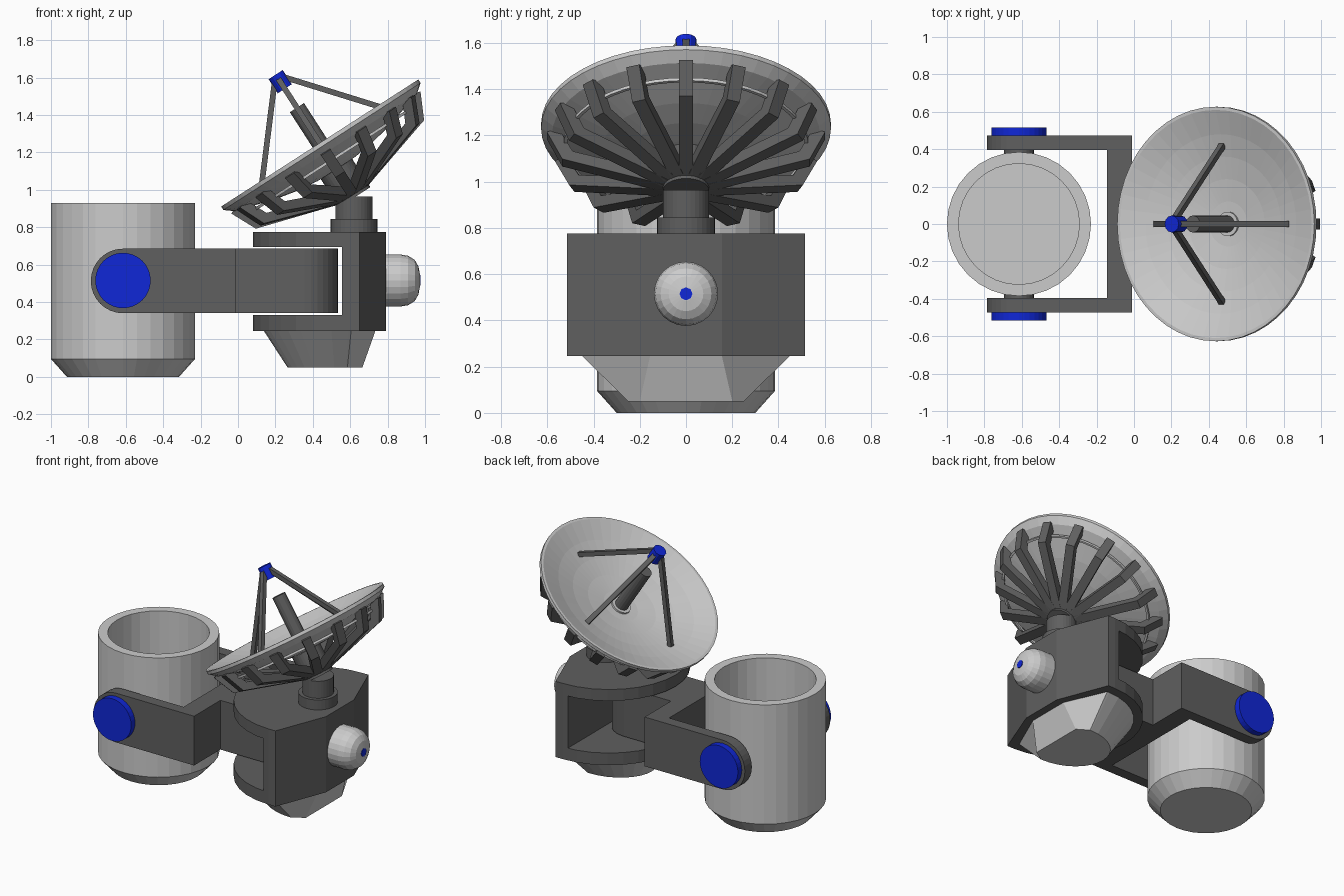
import bpy, bmesh, math
from mathutils import Matrix, Vector

if "Cube" in bpy.data.objects:
    bpy.data.objects.remove(bpy.data.objects["Cube"])


def material(name, rgb):
    m = bpy.data.materials.new(name)
    m.diffuse_color = (*rgb, 1)
    m.use_nodes = True
    m.node_tree.nodes["Principled BSDF"].inputs["Base Color"].default_value = m.diffuse_color
    return m


LIGHT = material("light grey", (0.6, 0.6, 0.6))
DARK = material("dark grey", (0.115, 0.115, 0.115))
BLUE = material("blue", (0.005, 0.02, 0.68))
I = Matrix.Identity(4)
T = Matrix.Translation
SIDE = Matrix.Rotation(math.pi / 2, 4, 'X')      # local z -> world -y
PLUS_X = Matrix.Rotation(math.pi / 2, 4, 'Y')    # local z -> world +x
# Dish frame: origin at the rim centre, local z along the dish axis
DISH = T((0.437, 0, 1.25)) @ Matrix.Rotation(math.radians(-32.8), 4, 'Y')


def finish(name, bm, mat, matrix=I):
    bmesh.ops.remove_doubles(bm, verts=bm.verts, dist=1e-5)
    bmesh.ops.recalc_face_normals(bm, faces=bm.faces)
    bm.transform(matrix)
    me = bpy.data.meshes.new(name)
    bm.to_mesh(me)
    bm.free()
    me.materials.append(mat)
    ob = bpy.data.objects.new(name, me)
    bpy.context.collection.objects.link(ob)
    return ob


def lathe(name, profile, mat, matrix=I, seg=32, closed=False):
    """Spin (radius, height) points about local z; ends at radius > 0 are capped."""
    bm = bmesh.new()
    rings = []
    for r, z in profile:
        if r == 0:
            rings.append([bm.verts.new((0, 0, z))] * seg)
        else:
            rings.append([bm.verts.new((r * math.cos(math.tau * i / seg),
                                        r * math.sin(math.tau * i / seg), z)) for i in range(seg)])
    pairs = list(zip(rings, rings[1:]))
    if closed:
        pairs.append((rings[-1], rings[0]))
    for a, b in pairs:
        for i in range(seg):
            j = (i + 1) % seg
            bm.faces.new(list(dict.fromkeys((a[i], a[j], b[j], b[i]))))
    if not closed:
        for (r, _), ring in ((profile[0], rings[0]), (profile[-1], rings[-1])):
            if r > 0:
                bm.faces.new(ring)
    return finish(name, bm, mat, matrix)


def loft(name, low, high, z0, z1, mat, matrix=I):
    """Join two outlines with equal point counts into a solid."""
    bm = bmesh.new()
    a = [bm.verts.new((x, y, z0)) for x, y in low]
    b = [bm.verts.new((x, y, z1)) for x, y in high]
    n = len(a)
    for i in range(n):
        j = (i + 1) % n
        bm.faces.new((a[i], a[j], b[j], b[i]))
    bm.faces.new(a)
    bm.faces.new(b)
    return finish(name, bm, mat, matrix)


def prism(name, pts, z0, z1, mat, matrix=I):
    return loft(name, pts, pts, z0, z1, mat, matrix)


def rect(x0, x1, y0, y1):
    return [(x0, y0), (x1, y0), (x1, y1), (x0, y1)]


def arc(cx, cy, rx, ry, a0, a1, n):
    return [(cx + rx * math.cos(math.radians(a0 + (a1 - a0) * i / n)),
             cy + ry * math.sin(math.radians(a0 + (a1 - a0) * i / n))) for i in range(n + 1)]


def strut(name, p, q, width, mat, matrix):
    p, q = Vector(p), Vector(q)
    rot = (q - p).to_track_quat('Z', 'Y').to_matrix().to_4x4()
    h = width / 2
    return prism(name, rect(-h, h, -h, h), 0, (q - p).length, mat, matrix @ T(p) @ rot)


# Bucket: hollow cylinder with a tapered foot
lathe("bucket", [(0.30, 0), (0.385, 0.095), (0.385, 0.93), (0.323, 0.93), (0.323, 0.11), (0, 0.11)],
      LIGHT, T((-0.615, 0, 0)))

# Yoke arms, axles and blue pivot caps on both sides
arm = [(-0.1, 0.34), (-0.1, 0.685)] + arc(-0.615, 0.5125, 0.172, 0.1725, 90, 270, 16)
for side, s in (("front", 1), ("back", -1)):
    prism(side + "_yoke_arm", arm, s * 0.395, s * 0.472, DARK, SIDE)
    pivot = T((-0.615, 0, 0.515)) @ SIDE
    lathe(side + "_axle", [(0.08, s * 0.36), (0.08, s * 0.40)], DARK, pivot, 24)
    lathe(side + "_pivot_cap", [(0.148, s * 0.47), (0.148, s * 0.515)], BLUE, pivot)
prism("yoke_bar", rect(-0.145, -0.01, -0.472, 0.472), 0.34, 0.685, DARK)

# Swing link with a rounded end inside the housing slot
prism("swing_link", [(-0.02, 0.18), (-0.02, -0.18)] + arc(0.355, 0, 0.18, 0.18, -90, 90, 16),
      0.34, 0.685, DARK)


# Housing: round on the left, chamfered on the right, with a slot through it
def plan(cx, rx, ry, corner_x, face_x, face_y):
    return arc(cx, 0, rx, ry, 90, 270, 16) + [(corner_x, -ry), (face_x, -face_y),
                                             (face_x, face_y), (corner_x, ry)]


housing = prism("housing", plan(0.595, 0.515, 0.515, 0.65, 0.79, 0.155), 0.245, 0.775, DARK)
cutter = prism("slot_cutter", rect(-0.2, 0.557, -0.8, 0.8), 0.33, 0.695, DARK)
cutter.hide_render = True
mod = housing.modifiers.new("slot", 'BOOLEAN')
mod.operation = 'DIFFERENCE'
mod.solver = 'EXACT'
mod.object = cutter
bpy.context.view_layer.objects.active = housing
bpy.ops.object.modifier_apply(modifier="slot")
bpy.data.objects.remove(cutter)

# Tapered chin under the housing
loft("chin", plan(0.575, 0.31, 0.25, 0.585, 0.665, 0.2),
     plan(0.587, 0.45, 0.45, 0.605, 0.735, 0.155), 0.05, 0.247, LIGHT)

# Rounded nose with a blue dot
nose = T((0, 0, 0.515)) @ PLUS_X
lathe("nose", [(0.139, 0.78), (0.139, 0.87), (0.132, 0.91), (0.11, 0.945), (0.075, 0.965),
               (0.03, 0.973)], LIGHT, nose, 24)
lathe("nose_dot", [(0.028, 0.972), (0.028, 0.977)], BLUE, nose, 8)

# Mast
lathe("mast_base", [(0.125, 0.77), (0.125, 0.845)], DARK, T((0.62, 0, 0)))
lathe("mast", [(0.1, 0.84), (0.1, 0.964)], DARK, T((0.62, 0, 0)))
lathe("dish_hub", [(0.1, -0.345), (0.1, -0.13)], DARK, DISH)

# Dish bowl with a thick rim
bowl = [(r, -0.13 * (1 - (r / 0.61) ** 2)) for r in (0, 0.12, 0.24, 0.36, 0.48, 0.61)]
under = [(r, z - 0.04) for r, z in bowl[-2::-1]]
lathe("dish", bowl + [(0.627, 0), (0.627, -0.022), (0.58, -0.06)] + under, LIGHT, DISH, 48)
lathe("dish_collar", [(0.065, -0.14), (0.065, -0.115)], LIGHT, DISH, 24)

# Bent ribs behind the dish, tied by a thin ring
rib = [(0.07, -0.338), (0.535, -0.2), (0.602, -0.06), (0.55, -0.045), (0.49, -0.16), (0.07, -0.28)]
for i in range(16):
    prism(f"dish_rib_{i + 1}", rib, -0.03, 0.03, DARK,
          DISH @ Matrix.Rotation(math.tau * i / 16, 4, 'Z') @ SIDE)
lathe("rib_ring", [(0.515, -0.118), (0.53, -0.118), (0.53, -0.103), (0.515, -0.103)],
      LIGHT, DISH, 48, closed=True)

# Receiver tube, feed and its four struts
lathe("receiver_tube", [(0.045, -0.14), (0.045, 0.225)], DARK, DISH, 16)
lathe("feed", [(0.045, 0.345), (0.045, 0.435)], BLUE, DISH, 12)
for i in range(4):
    strut(f"feed_strut_{i + 1}", (0.42, 0, -0.065), (0.03, 0, 0.40), 0.03, DARK,
          DISH @ Matrix.Rotation(math.pi / 2 * i, 4, 'Z'))
